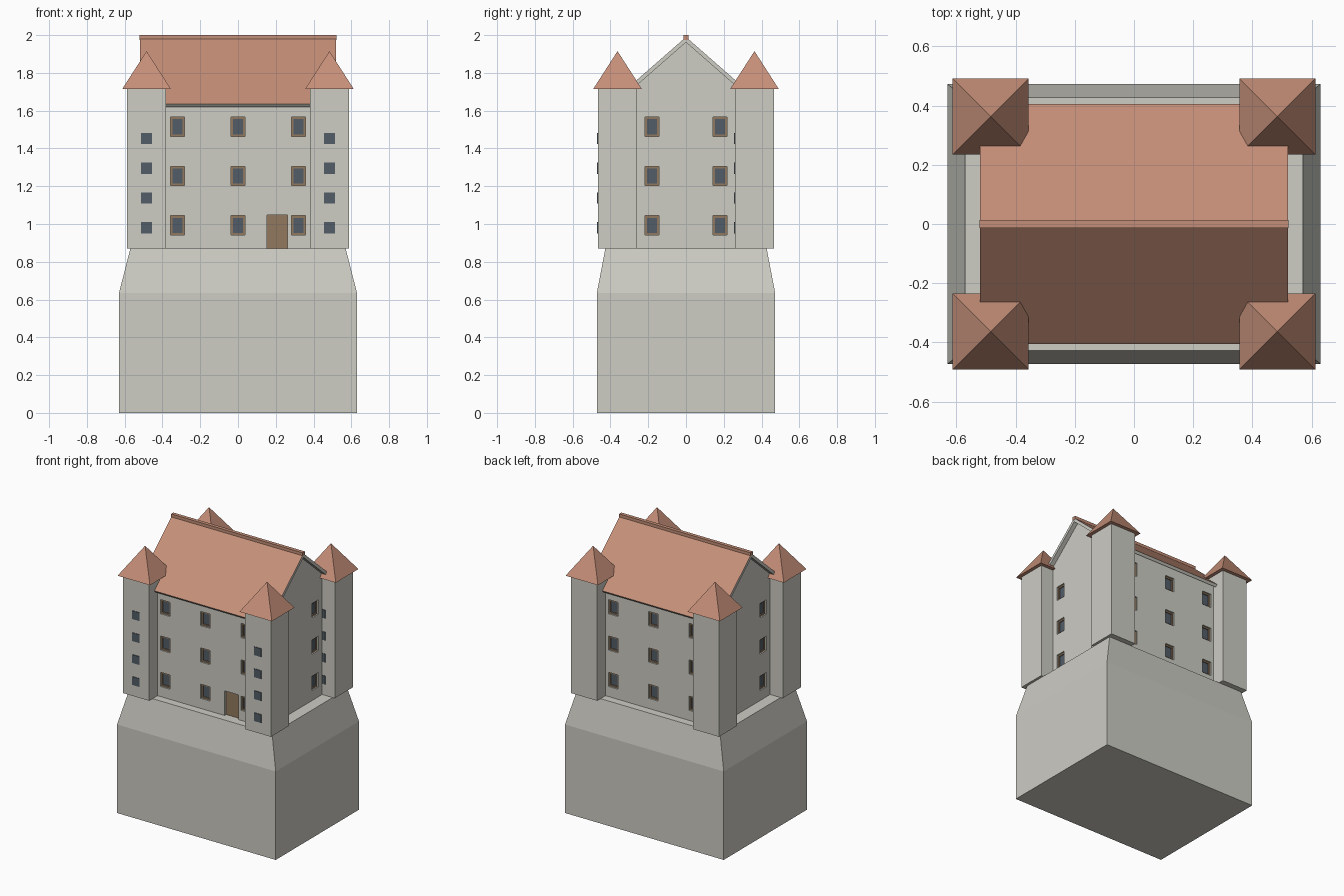
import bpy
import bmesh
from mathutils import Matrix, Vector

if "Cube" in bpy.data.objects:
    bpy.data.objects.remove(bpy.data.objects["Cube"])


def material(name, rgb):
    m = bpy.data.materials.new(name)
    lin = [((c / 255 + 0.055) / 1.055) ** 2.4 for c in rgb]
    m.diffuse_color = (*lin, 1)
    m.use_nodes = True
    m.node_tree.nodes["Principled BSDF"].inputs["Base Color"].default_value = m.diffuse_color
    return m


STONE = material("pale_stone", (205, 204, 196))
TILE = material("terracotta_tile", (197, 143, 120))
WOOD = material("brown_wood", (146, 122, 95))
GLASS = material("slate_glass", (82, 93, 103))


def finish(bm, name, *mats):
    bmesh.ops.recalc_face_normals(bm, faces=bm.faces)
    mesh = bpy.data.meshes.new(name)
    bm.to_mesh(mesh)
    bm.free()
    for m in mats:
        mesh.materials.append(m)
    obj = bpy.data.objects.new(name, mesh)
    bpy.context.collection.objects.link(obj)
    return obj


def add_box(bm, lo, hi, mat=Matrix()):
    lo, hi = Vector(lo), Vector(hi)
    m = mat @ Matrix.Translation((lo + hi) / 2) @ Matrix.Diagonal((*(hi - lo), 1))
    bmesh.ops.create_cube(bm, size=1, matrix=m)


def box(name, lo, hi, mat):
    bm = bmesh.new()
    add_box(bm, lo, hi)
    return finish(bm, name, mat)


def prism(name, profile, half, *mats):
    """Extrude a y-z profile along x from -half to half."""
    bm = bmesh.new()
    face = bm.faces.new([bm.verts.new((-half, y, z)) for y, z in profile])
    ext = bmesh.ops.extrude_face_region(bm, geom=[face])
    bmesh.ops.translate(bm, vec=(2 * half, 0, 0),
                        verts=[v for v in ext["geom"] if isinstance(v, bmesh.types.BMVert)])
    return finish(bm, name, *mats)


# Rock-like plinth: straight block with a tapered shoulder
bm = bmesh.new()
rings = [[bm.verts.new((sx * hx, sy * hy, z)) for sx, sy in ((-1, -1), (1, -1), (1, 1), (-1, 1))]
         for hx, hy, z in ((0.63, 0.472, 0), (0.63, 0.472, 0.635), (0.57, 0.427, 0.87))]
bm.faces.new(rings[0])
bm.faces.new(rings[-1])
for a, b in zip(rings, rings[1:]):
    for i in range(4):
        bm.faces.new((a[i], a[(i + 1) % 4], b[(i + 1) % 4], b[i]))
finish(bm, "plinth", STONE)

# Main house with gable ends
WX, WY, FLOOR = 0.487, 0.37, 0.87
PEAK, SLOPE, EAVE = 1.99, 0.875, 0.405


def roof_z(y, drop=0.0):
    return PEAK - drop - SLOPE * abs(y)


walls = prism("house_walls", [(-WY, FLOOR), (WY, FLOOR), (WY, roof_z(WY, 0.024)),
                              (0, roof_z(0, 0.024)), (-WY, roof_z(-WY, 0.024))], WX, STONE)

# Main roof: tiles above, stone below and on the edges
INNER = EAVE - 0.014
roof = prism("main_roof", [(-EAVE, roof_z(EAVE)), (0, PEAK), (EAVE, roof_z(EAVE)),
                           (INNER, roof_z(INNER, 0.028)), (0, PEAK - 0.028),
                           (-INNER, roof_z(INNER, 0.028))], 0.52, STONE, TILE)
for p in roof.data.polygons:
    p.material_index = int(p.normal.z > 0.3)
box("ridge_cap", (-0.522, -0.013, 1.975), (0.522, 0.013, 2.0), TILE)

# Window openings on the four walls, plus the door
ROWS = (0.993, 1.254, 1.515)
W, H, DEPTH, FRAME = 0.0375, 0.051, 0.022, 0.011
cut, frames, panes = bmesh.new(), bmesh.new(), bmesh.new()
for turn, dist, columns in ((0, WY, (-0.32, 0, 0.32)), (90, WX, (-0.18, 0.18)),
                            (180, WY, (-0.32, 0, 0.32)), (270, WX, (-0.18, 0.18))):
    rot = Matrix.Rotation(turn * 3.14159265 / 180, 4, "Z")
    for cx in columns:
        for cz in ROWS:
            # local frame: the wall faces -y, its surface at y = 0
            m = rot @ Matrix.Translation((cx, -dist, cz))
            add_box(cut, (-W, -0.02, -H), (W, DEPTH, H), m)
            add_box(panes, (-W + 0.004, 0.017, -H + 0.004), (W - 0.004, DEPTH + 0.004, H - 0.004), m)
            for s in (-1, 1):
                xs = sorted((s * W, s * (W - FRAME)))
                zs = sorted((s * H, s * (H - FRAME)))
                add_box(frames, (xs[0], 0.010, -H), (xs[1], DEPTH + 0.002, H), m)
                add_box(frames, (-W + FRAME, 0.010, zs[0]), (W - FRAME, DEPTH + 0.002, zs[1]), m)
add_box(cut, (0.153, -WY - 0.02, FLOOR - 0.02), (0.262, -WY + DEPTH, 1.047))
cutter = finish(cut, "opening_cutter")
cutter.hide_render = True
cutter.hide_viewport = True
finish(frames, "window_frames", WOOD)
finish(panes, "window_panes", GLASS)
box("door", (0.153, -WY + 0.018, FLOOR), (0.262, -WY + 0.026, 1.047), WOOD)
mod = walls.modifiers.new("openings", "BOOLEAN")
mod.operation = "DIFFERENCE"
mod.solver = "EXACT"
mod.object = cutter

# Corner turrets with pyramid roofs and small front windows
TX, TY, TH, RH = 0.484, 0.3625, 0.1035, 0.1285
EAVES, TIP = 1.715, 1.915
for sx, side in ((-1, "left"), (1, "right")):
    for sy, end in ((-1, "front"), (1, "back")):
        x, y = sx * TX, sy * TY
        tag = end + "_" + side
        box("turret_" + tag, (x - TH, y - TH, FLOOR), (x + TH, y + TH, EAVES), STONE)
        bm = bmesh.new()
        base = [bm.verts.new((x + i * RH, y + j * RH, EAVES))
                for i, j in ((-1, -1), (1, -1), (1, 1), (-1, 1))]
        tip = bm.verts.new((x, y, TIP))
        bm.faces.new(base)
        for i in range(4):
            bm.faces.new((base[i], base[(i + 1) % 4], tip))
        finish(bm, "turret_roof_" + tag, TILE)
        bm = bmesh.new()
        for z in (0.98, 1.138, 1.295, 1.453):
            add_box(bm, (x - 0.029, y - TH - 0.004, z - 0.03), (x + 0.029, y - TH + 0.003, z + 0.03))
        finish(bm, "turret_windows_" + tag, GLASS)
